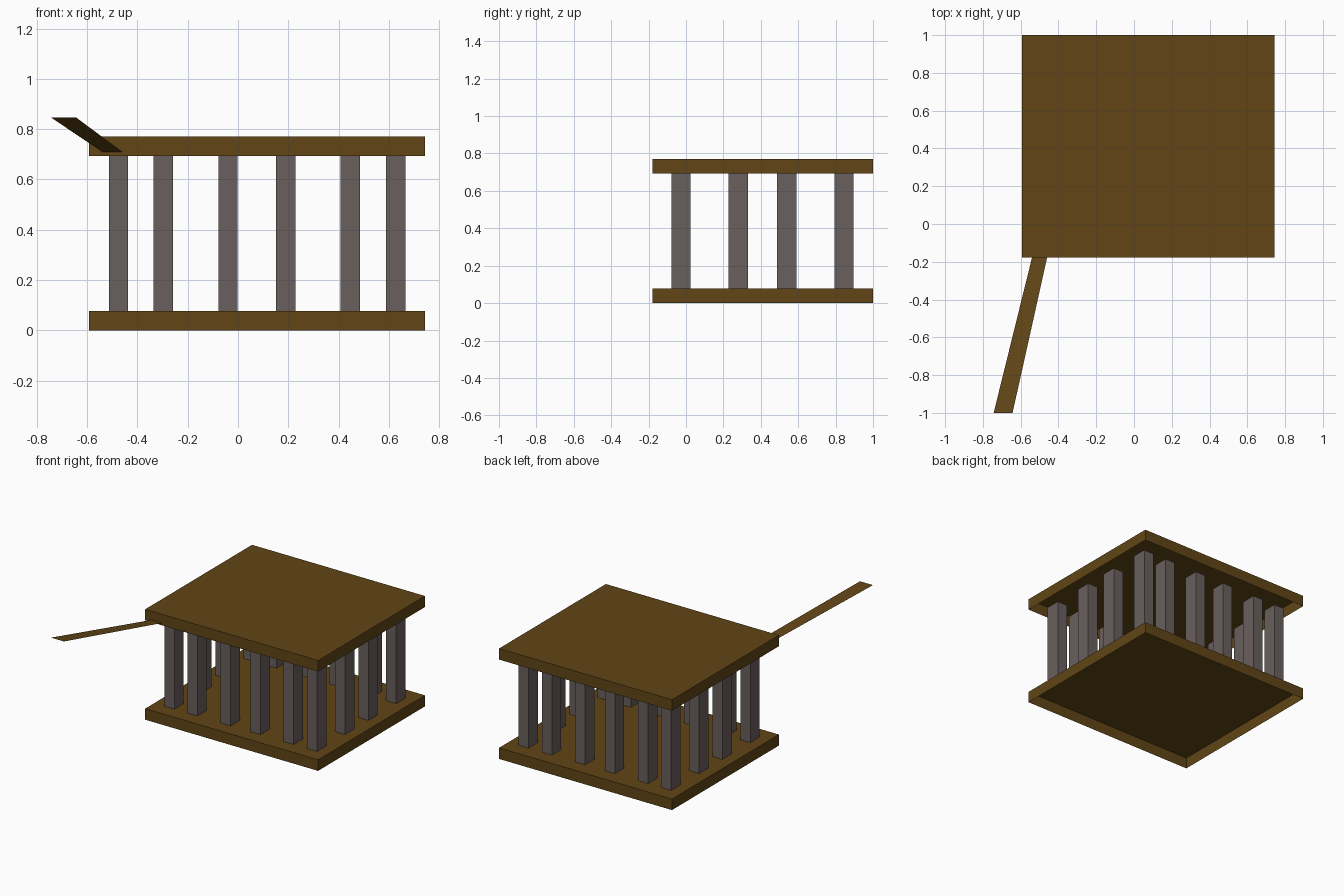
import bpy
import bmesh

if "Cube" in bpy.data.objects:
    bpy.data.objects.remove(bpy.data.objects["Cube"])


def material(name, rgb):
    m = bpy.data.materials.new(name)
    m.diffuse_color = (*rgb, 1)
    m.use_nodes = True
    m.node_tree.nodes["Principled BSDF"].inputs["Base Color"].default_value = m.diffuse_color
    return m


wood = material("brown_wood", (0.12, 0.06, 0.008))
stone = material("grey_stone", (0.14, 0.115, 0.11))


def finish(name, bm, mat):
    mesh = bpy.data.meshes.new(name)
    bm.to_mesh(mesh)
    bm.free()
    mesh.materials.append(mat)
    obj = bpy.data.objects.new(name, mesh)
    bpy.context.collection.objects.link(obj)


def open_box(name, lo, hi, mat):
    """Box between two corners, without its underside."""
    bm = bmesh.new()
    bmesh.ops.create_cube(bm, size=1)
    for v in bm.verts:
        v.co = [h if c > 0 else l for c, l, h in zip(v.co, lo, hi)]
    bm.normal_update()
    under = [f for f in bm.faces if f.normal.z < -0.5]
    bmesh.ops.delete(bm, geom=under, context='FACES')
    finish(name, bm, mat)


# Floor and roof slabs, hollow from below
X0, X1, Y0, Y1 = -0.592, 0.743, -0.178, 1.0
FLOOR, CEILING, TOP = 0.077, 0.693, 0.77
open_box("floor_slab", (X0, Y0, 0), (X1, Y1, FLOOR), wood)
open_box("roof_slab", (X0, Y0, CEILING), (X1, Y1, TOP), wood)

# Bars around the perimeter
xs = [-0.475, -0.297, -0.04, 0.19, 0.446, 0.627]
ys = [-0.027, 0.28, 0.538, 0.845]
for i, x in enumerate(xs):
    for j, y in enumerate(ys):
        if i in (0, len(xs) - 1) or j in (0, len(ys) - 1):
            open_box(f"bar_{i}_{j}", (x - 0.0385, y - 0.0515, FLOOR),
                     (x + 0.0385, y + 0.0515, CEILING), stone)

# Flat handle strip rising away from the roof edge
bm = bmesh.new()
corners = [(-0.743, -1, 0.846), (-0.643, -1, 0.846),
           (-0.46, Y0, 0.71), (-0.54, Y0, 0.71)]
bm.faces.new([bm.verts.new(c) for c in corners])
finish("handle", bm, wood)
